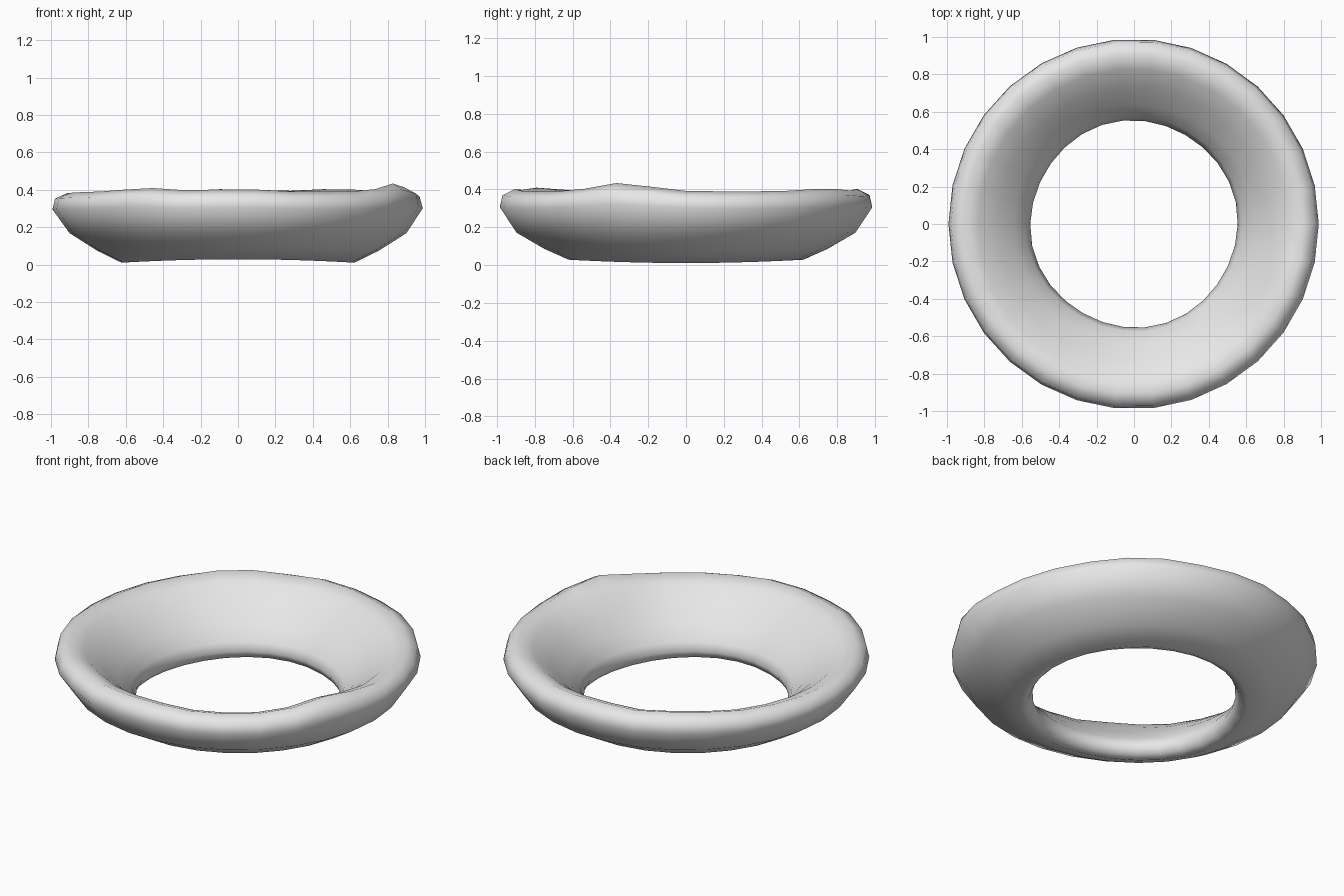
import bpy, bmesh, math

cube = bpy.data.objects.get("Cube")
if cube:
    bpy.data.objects.remove(cube, do_unlink=True)

# One plain grey material
grey = bpy.data.materials.new("light_grey")
grey.use_nodes = True
colour = (0.8, 0.8, 0.8, 1)
grey.diffuse_color = colour
grey.node_tree.nodes["Principled BSDF"].inputs["Base Color"].default_value = colour

# Closed cross-section of the ring (radius, height): base, outer wall, rim, inner slope
PROFILE = [(0.62, 0.02), (0.75, 0.08), (0.9, 0.17), (0.99, 0.3), (0.975, 0.36),
           (0.91, 0.39), (0.83, 0.36), (0.73, 0.285), (0.64, 0.205), (0.575, 0.13),
           (0.553, 0.08), (0.575, 0.035)]
SEGMENTS = 30

# Gentle swells on the rim: (angle in degrees, rise, half-width)
SWELLS = [(-22, 0.045, 13), (55, 0.015, 15), (92, 0.015, 12),
          (-90, 0.015, 12), (-122, 0.02, 13), (125, 0.015, 12), (180, -0.008, 20)]


def rim_rise(angle):
    total = 0
    for centre, rise, width in SWELLS:
        gap = (math.degrees(angle) - centre + 180) % 360 - 180
        total += rise * math.exp(-(gap / width) ** 2)
    return total


# Sweep the section around the centre, with hand-shaped unevenness
bm = bmesh.new()
rings = []
for i in range(SEGMENTS):
    a = math.tau * i / SEGMENTS
    ring = []
    for r, z in PROFILE:
        upper = max(0, (z - 0.2) / 0.19)
        lower = max(0, 1 - z / 0.2)
        r += 0.006 * lower * math.sin(4 * a + 0.5) - 0.004 * upper * math.cos(a)
        z += rim_rise(a) * upper - 0.01 * lower * math.cos(2 * a)
        ring.append(bm.verts.new((r * math.cos(a), r * math.sin(a), z)))
    rings.append(ring)

count = len(PROFILE)
for i in range(SEGMENTS):
    here, after = rings[i], rings[(i + 1) % SEGMENTS]
    for j in range(count):
        k = (j + 1) % count
        bm.faces.new((here[j], after[j], after[k], here[k]))
bmesh.ops.recalc_face_normals(bm, faces=bm.faces)

mesh = bpy.data.meshes.new("flared_ring")
bm.to_mesh(mesh)
bm.free()
mesh.materials.append(grey)
mesh.shade_smooth()
ring_object = bpy.data.objects.new("flared_ring", mesh)
bpy.context.collection.objects.link(ring_object)
